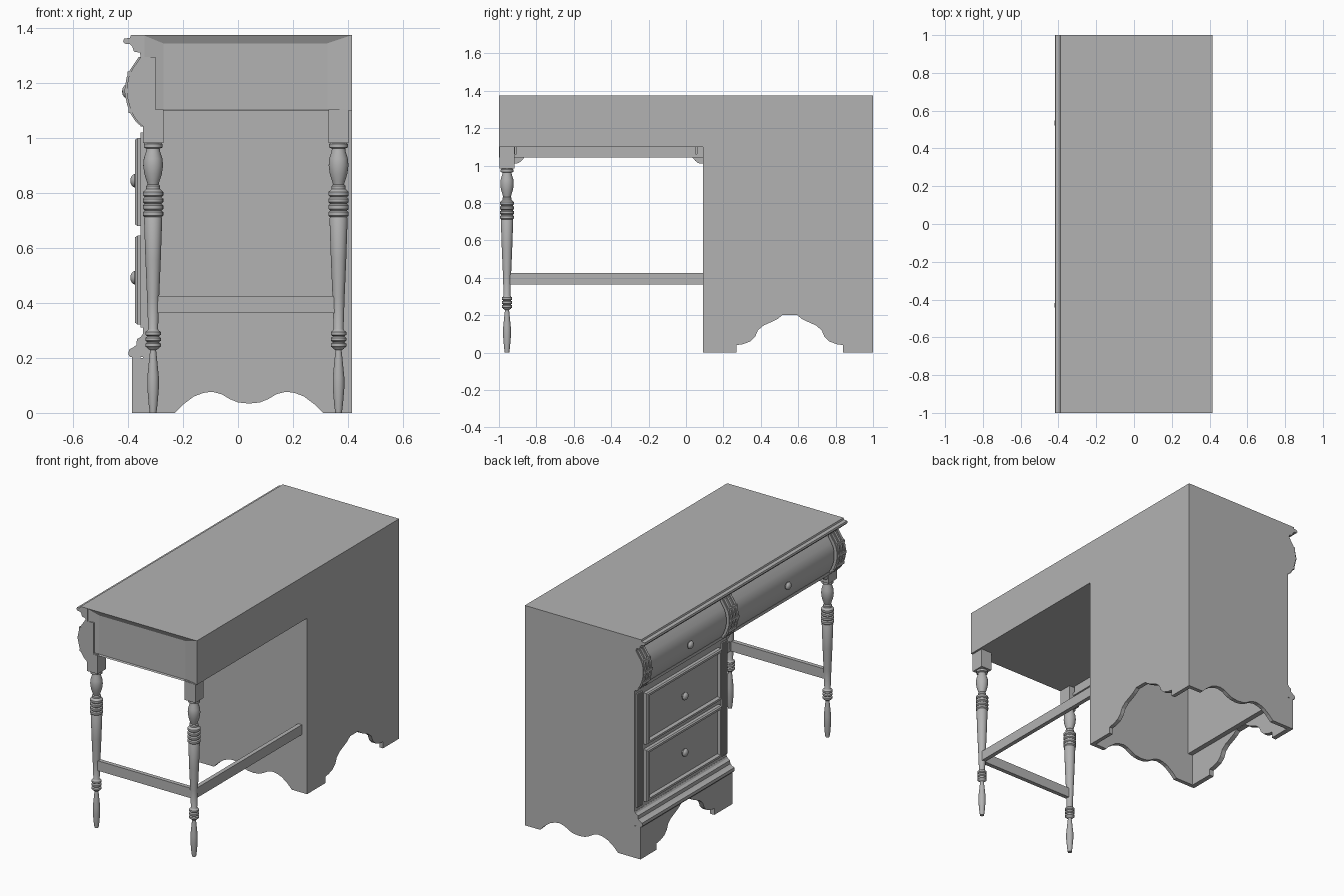
import bpy, bmesh, math
from mathutils import Vector

old = bpy.data.objects.get("Cube")
if old:
    bpy.data.objects.remove(old, do_unlink=True)

GREY = (0.45, 0.45, 0.45, 1)
mat = bpy.data.materials.new("plain grey")
mat.use_nodes = True
mat.diffuse_color = GREY
bsdf = next(n for n in mat.node_tree.nodes if n.type == 'BSDF_PRINCIPLED')
bsdf.inputs["Base Color"].default_value = GREY


def finish(name, bm, smooth=False):
    bmesh.ops.recalc_face_normals(bm, faces=bm.faces)
    me = bpy.data.meshes.new(name)
    bm.to_mesh(me)
    bm.free()
    me.materials.append(mat)
    ob = bpy.data.objects.new(name, me)
    bpy.context.collection.objects.link(ob)
    if smooth:
        bpy.ops.object.select_all(action='DESELECT')
        ob.select_set(True)
        bpy.context.view_layer.objects.active = ob
        bpy.ops.object.shade_smooth_by_angle(angle=math.radians(35))
    return ob


def prism(name, pts, axis, a, b, smooth=False):
    """Extrude an outline from a to b: (x, z) along y, or (y, z) along x."""
    def place(p, t):
        return (p[0], t, p[1]) if axis == 'y' else (t, p[0], p[1])
    bm = bmesh.new()
    face = bm.faces.new([bm.verts.new(place(p, a)) for p in pts])
    ext = bmesh.ops.extrude_face_region(bm, geom=[face])
    moved = [g for g in ext["geom"] if isinstance(g, bmesh.types.BMVert)]
    bmesh.ops.translate(bm, verts=moved, vec=Vector(place((0, 0), b - a)))
    return finish(name, bm, smooth)


def box_mesh(x0, x1, y0, y1, z0, z1):
    bm = bmesh.new()
    bmesh.ops.create_cube(bm, size=1)
    for v in bm.verts:
        v.co = ((x0 + x1) / 2 + v.co.x * (x1 - x0), (y0 + y1) / 2 + v.co.y * (y1 - y0),
                (z0 + z1) / 2 + v.co.z * (z1 - z0))
    return bm


def box(name, *dims):
    return finish(name, box_mesh(*dims))


def face_towards(bm, d):
    bm.normal_update()
    return max(bm.faces, key=lambda f: f.normal.dot(Vector(d)))


def inset(bm, face, width, shift):
    bmesh.ops.inset_individual(bm, faces=[face], thickness=width)
    bmesh.ops.translate(bm, verts=face.verts[:], vec=Vector(shift))


def lathe(name, profile, steps=20):
    """Spin (radius, height) points about z."""
    bm = bmesh.new()
    vs = [bm.verts.new((r, 0, z)) for r, z in profile]
    es = [bm.edges.new(p) for p in zip(vs, vs[1:])]
    bmesh.ops.spin(bm, geom=vs + es, cent=(0, 0, 0), axis=(0, 0, 1),
                   angle=2 * math.pi, steps=steps, use_merge=True)
    bmesh.ops.remove_doubles(bm, verts=bm.verts, dist=1e-5)
    return finish(name, bm, True)


# Table body, with a recessed panel in the open end
bm = box_mesh(-0.345, 0.415, -1, 1, 1.10, 1.375)
end = face_towards(bm, (0, -1, 0))
bmesh.ops.inset_individual(bm, faces=[end], thickness=0.03)
for v in end.verts:
    v.co.x = -0.272 if v.co.x < 0 else 0.325
    v.co.z = 1.103 if v.co.z < 1.2 else 1.345
    v.co.y += 0.015
finish("table_body", bm)

# Top moulding along the drawer side
prism("top_moulding", [(-0.34, 1.375), (-0.39, 1.375), (-0.393, 1.365), (-0.415, 1.362),
                       (-0.418, 1.352), (-0.413, 1.344), (-0.393, 1.342), (-0.384, 1.332),
                       (-0.379, 1.315), (-0.357, 1.311), (-0.354, 1.295), (-0.34, 1.295)],
      'y', -1, 1)

# Bulging brackets and rolled top drawers share one curve
CURVE = [(-0.354, 1.296), (-0.368, 1.275), (-0.385, 1.25), (-0.398, 1.222), (-0.404, 1.19),
         (-0.404, 1.155), (-0.396, 1.12), (-0.382, 1.085), (-0.365, 1.06), (-0.346, 1.043)]


def bulge(name, y0, y1, shift):
    pts = [(x + shift, z) for x, z in CURVE]
    prism(name, [(-0.30, 1.296)] + pts + [(-0.30, 1.043)], 'y', y0, y1, True)


for tag, y0, y1 in (("end", -1, -0.915), ("middle", 0.06, 0.15), ("outer", 0.915, 1)):
    bulge(tag + "_bracket", y0, y1, 0)
    # carved leaf ribs and cross bands
    for k in range(3):
        yc = y0 + (y1 - y0) * (k + 0.5) / 3
        bulge(f"{tag}_bracket_rib_{k + 1}", yc - 0.008, yc + 0.008, -0.007)
    for k, (bx, bz) in enumerate(((-0.392, 1.235), (-0.404, 1.172), (-0.388, 1.10))):
        box(f"{tag}_bracket_band_{k + 1}", bx - 0.01, bx + 0.02, y0 + 0.004, y1 - 0.004,
            bz - 0.008, bz + 0.008)

bulge("long_top_drawer", -0.905, 0.05, 0.012)
bulge("short_top_drawer", 0.16, 0.905, 0.012)
box("drawer_rail", -0.355, -0.30, -0.915, 0.915, 1.043, 1.062)

# Shaped apron above the knee space
arch = [(-0.92, 1.01), (-0.895, 1.013), (-0.88, 1.025), (-0.865, 1.042), (-0.84, 1.055), (-0.81, 1.06)]
prism("knee_apron", [(-0.92, 1.10)] + arch + [(-0.83 - y, z) for y, z in reversed(arch)]
      + [(0.09, 1.10)], 'x', -0.34, -0.315)

# Pedestal sides with scalloped feet
scallop = [(-0.23, 0), (-0.20, 0.03), (-0.16, 0.06), (-0.125, 0.073), (-0.095, 0.077),
           (-0.06, 0.068), (-0.03, 0.05), (0.0, 0.038), (0.04, 0.034)]
scallop += [(0.08 - x, z) for x, z in reversed(scallop[:-1])]
side = [(-0.385, 0)] + scallop + [(0.415, 0), (0.415, 1.10), (-0.345, 1.10), (-0.345, 0.20), (-0.385, 0.20)]
prism("inner_pedestal_side", side, 'y', 0.09, 0.115)
prism("outer_pedestal_side", side, 'y', 0.975, 1.0)

# Pedestal back and front base, cut with the same arch
foot = [(0.27, 0), (0.27, 0.04), (0.305, 0.045), (0.345, 0.06), (0.37, 0.085), (0.385, 0.12),
        (0.415, 0.145), (0.46, 0.165), (0.49, 0.18), (0.515, 0.20)]
foot += [(1.11 - y, z) for y, z in reversed(foot)]
prism("pedestal_back", [(0.09, 0)] + foot + [(1, 0), (1, 1.10), (0.09, 1.10)], 'x', 0.39, 0.415)
prism("front_base", [(0.09, 0)] + foot + [(1, 0), (1, 0.22), (0.09, 0.22)], 'x', -0.385, -0.355)
box("pedestal_front", -0.345, -0.32, 0.09, 1, 0.20, 1.10)
prism("base_moulding", [(-0.33, 0.288), (-0.346, 0.288), (-0.352, 0.278), (-0.368, 0.268),
                        (-0.37, 0.247), (-0.382, 0.238), (-0.397, 0.23), (-0.399, 0.212),
                        (-0.392, 0.203), (-0.33, 0.203)], 'y', 0.09, 1)

# Fluted pilasters beside the drawers
for tag, y0 in (("inner", 0.095), ("outer", 0.935)):
    for k in range(3):
        y = y0 + 0.02 * k
        box(f"{tag}_pilaster_reed_{k + 1}", -0.355, -0.34, y, y + 0.013, 0.31, 1.02)

# Lower drawers with raised frames
for name, z0, z1 in (("upper_drawer", 0.68, 1.0), ("lower_drawer", 0.322, 0.645)):
    bm = box_mesh(-0.366, -0.335, 0.175, 0.915, z0, z1)
    front = face_towards(bm, (-1, 0, 0))
    for width, shift in ((0.008, -0.008), (0.018, 0), (0.012, 0.016)):
        inset(bm, front, width, (shift, 0, 0))
    finish(name, bm)

# Round knobs
knob = [(0, 0.030), (0.012, 0.028), (0.021, 0.022), (0.025, 0.014), (0.022, 0.007), (0.011, 0.003), (0.011, -0.012)]
for name, x, y, z in (("long_drawer_knob", -0.392, -0.43, 1.17), ("short_drawer_knob", -0.392, 0.535, 1.17),
                      ("upper_drawer_knob", -0.362, 0.545, 0.845), ("lower_drawer_knob", -0.362, 0.545, 0.492)):
    ob = lathe(name, knob, 16)
    ob.rotation_euler = (0, -math.pi / 2, 0)
    ob.location = (x, y, z)

# Turned legs under square posts
turning = [(0, 0), (0.012, 0), (0.016, 0.03), (0.021, 0.09), (0.021, 0.13), (0.015, 0.19), (0.011, 0.228), (0.02, 0.234)]


def rings(z0, z1, count, r_in, r_out):
    h = (z1 - z0) / count
    return [(r, z0 + h * (k + t)) for k in range(count)
            for r, t in ((r_in, 0.02), (r_out, 0.25), (r_out, 0.75), (r_in, 0.98))]


turning += rings(0.236, 0.30, 3, 0.021, 0.028)
turning += [(0.018, 0.305), (0.022, 0.42), (0.028, 0.56), (0.033, 0.708)]
turning += rings(0.712, 0.81, 4, 0.031, 0.037)
turning += [(0.025, 0.815), (0.025, 0.826), (0.02, 0.832), (0.024, 0.845), (0.032, 0.87), (0.036, 0.90),
            (0.034, 0.925), (0.026, 0.95), (0.024, 0.962), (0.034, 0.966), (0.034, 0.978), (0.028, 0.985), (0, 0.985)]
LEG_Y = -0.957
for name, x in (("drawer_side", -0.309), ("back", 0.366)):
    leg = lathe(name + "_leg", turning, 24)
    leg.location = (x, LEG_Y, 0)
    box(name + "_leg_post", x - 0.037, x + 0.037, LEG_Y - 0.041, LEG_Y + 0.041, 0.983, 1.105)

# Stretchers
box("end_stretcher", -0.309, 0.366, LEG_Y - 0.013, LEG_Y + 0.013, 0.363, 0.425)
box("back_stretcher", 0.353, 0.379, LEG_Y, 0.095, 0.363, 0.425)
